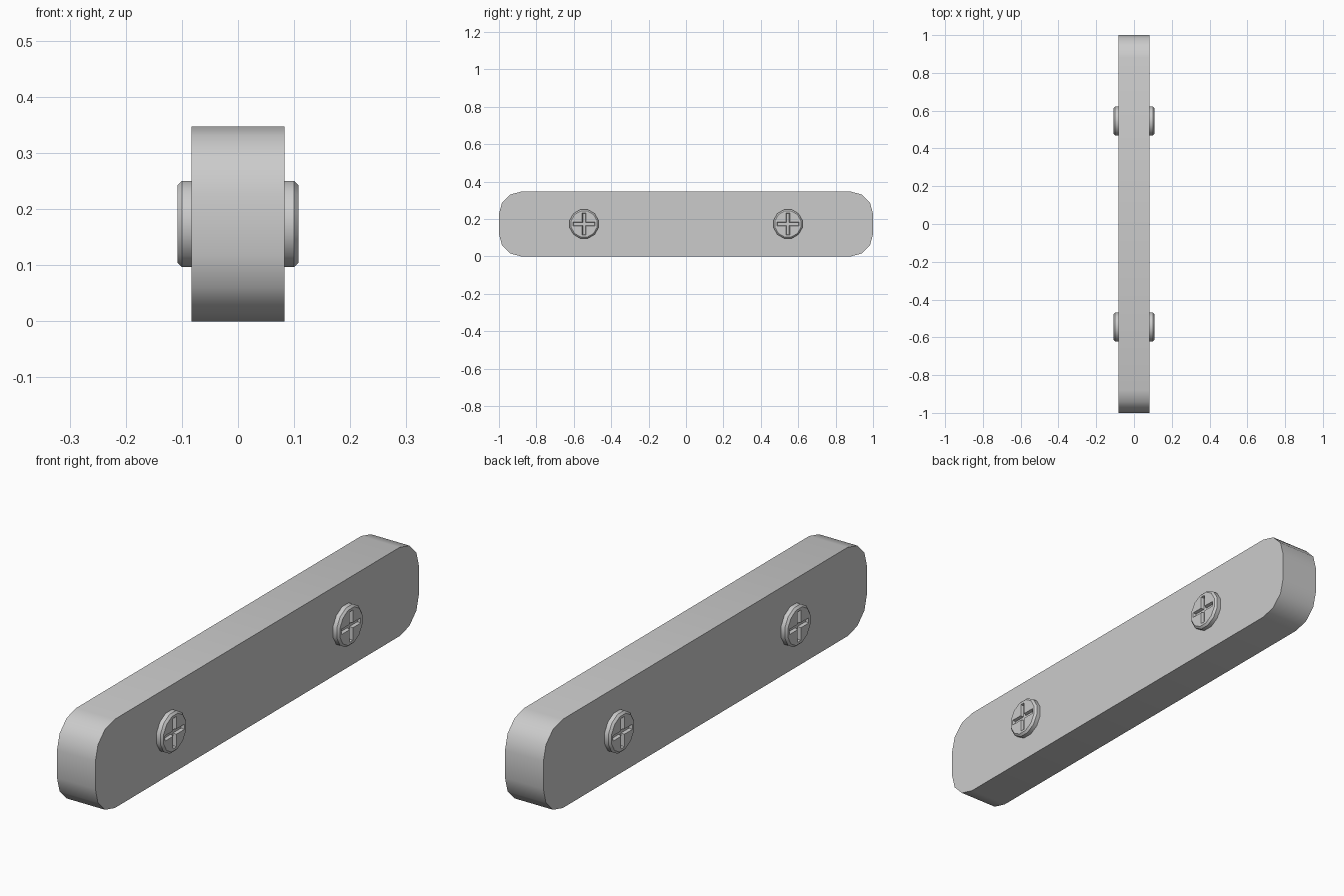
import bpy, bmesh, math
from mathutils import Matrix, Vector

cube = bpy.data.objects.get("Cube")
if cube:
    bpy.data.objects.remove(cube, do_unlink=True)

HALF_X, LENGTH, HEIGHT, CORNER = 0.083, 1.0, 0.347, 0.12
MID_Z = HEIGHT / 2

grey = bpy.data.materials.new("light grey")
grey.use_nodes = True
colour = (0.6, 0.6, 0.6, 1)
grey.diffuse_color = colour
grey.node_tree.nodes["Principled BSDF"].inputs["Base Color"].default_value = colour


def prism(bm, points, x0, x1):
    """Extrude a closed (y, z) outline from x0 to x1; returns the end face."""
    face = bm.faces.new([bm.verts.new((x0, y, z)) for y, z in points])
    new = bmesh.ops.extrude_face_region(bm, geom=[face])["geom"]
    verts = [g for g in new if isinstance(g, bmesh.types.BMVert)]
    bmesh.ops.translate(bm, verts=verts, vec=(x1 - x0, 0, 0))
    return [g for g in new if isinstance(g, bmesh.types.BMFace)][0]


def finish(bm, name):
    bmesh.ops.recalc_face_normals(bm, faces=bm.faces)
    mesh = bpy.data.meshes.new(name)
    bm.to_mesh(mesh)
    bm.free()
    mesh.materials.append(grey)
    obj = bpy.data.objects.new(name, mesh)
    bpy.context.collection.objects.link(obj)
    return obj


def smooth(obj):
    bpy.ops.object.select_all(action='DESELECT')
    obj.select_set(True)
    bpy.context.view_layer.objects.active = obj
    bpy.ops.object.shade_smooth_by_angle(angle=math.radians(40))


# Bar with rounded corners, three segments each
outline = []
for i, (sy, sz) in enumerate([(1, 1), (-1, 1), (-1, -1), (1, -1)]):
    for step in range(4):
        a = math.radians(90 * i + 30 * step)
        outline.append((sy * (LENGTH - CORNER) + CORNER * math.cos(a),
                        MID_Z + sz * (MID_Z - CORNER) + CORNER * math.sin(a)))
bm = bmesh.new()
prism(bm, outline, -HALF_X, HALF_X)
smooth(finish(bm, "bar"))


def cross_outline(cy, arm, w):
    quarter = [(arm, -w), (arm, w), (w, w)]
    pts = []
    for k in range(4):
        rot = Matrix.Rotation(math.radians(90 * k), 2)
        pts += [rot @ Vector(p) for p in quarter]
    return [(cy + p.x, MID_Z + p.y) for p in pts]


# Twelve-sided screw heads with a chamfered rim and a cross recess
def screw(name, side, cy):
    radius, top, chamfer = 0.0797, 0.108, 0.008
    ring = [(cy + radius * math.cos(math.radians(15 + 30 * k)),
             MID_Z + radius * math.sin(math.radians(15 + 30 * k))) for k in range(12)]
    bm = bmesh.new()
    cap = prism(bm, ring, side * (HALF_X - 0.01), side * top)
    bmesh.ops.bevel(bm, geom=list(cap.edges), offset=chamfer, segments=1,
                    affect='EDGES', profile=0.5)
    head = finish(bm, name)

    # Recess cutter, narrowing towards its floor
    bm = bmesh.new()
    floor = prism(bm, cross_outline(cy, 0.060, 0.011), side * (top + 0.003), side * (top - 0.012))
    for v, (y, z) in zip(floor.verts, [(v.co.y, v.co.z) for v in floor.verts]):
        dy, dz = y - cy, z - MID_Z
        v.co.y -= math.copysign(0.004, dy)
        v.co.z -= math.copysign(0.004, dz)
    cutter = finish(bm, name + "_cutter")
    cutter.hide_render = True

    mod = head.modifiers.new("cross recess", 'BOOLEAN')
    mod.object = cutter
    mod.operation = 'DIFFERENCE'
    mod.solver = 'EXACT'
    bpy.ops.object.select_all(action='DESELECT')
    head.select_set(True)
    bpy.context.view_layer.objects.active = head
    bpy.ops.object.modifier_apply(modifier=mod.name)
    bpy.data.objects.remove(cutter, do_unlink=True)
    smooth(head)


for side, side_name in ((1, "left"), (-1, "right")):
    for cy, end_name in ((-0.545, "front"), (0.545, "back")):
        screw(f"screw_{end_name}_{side_name}", side, cy)
